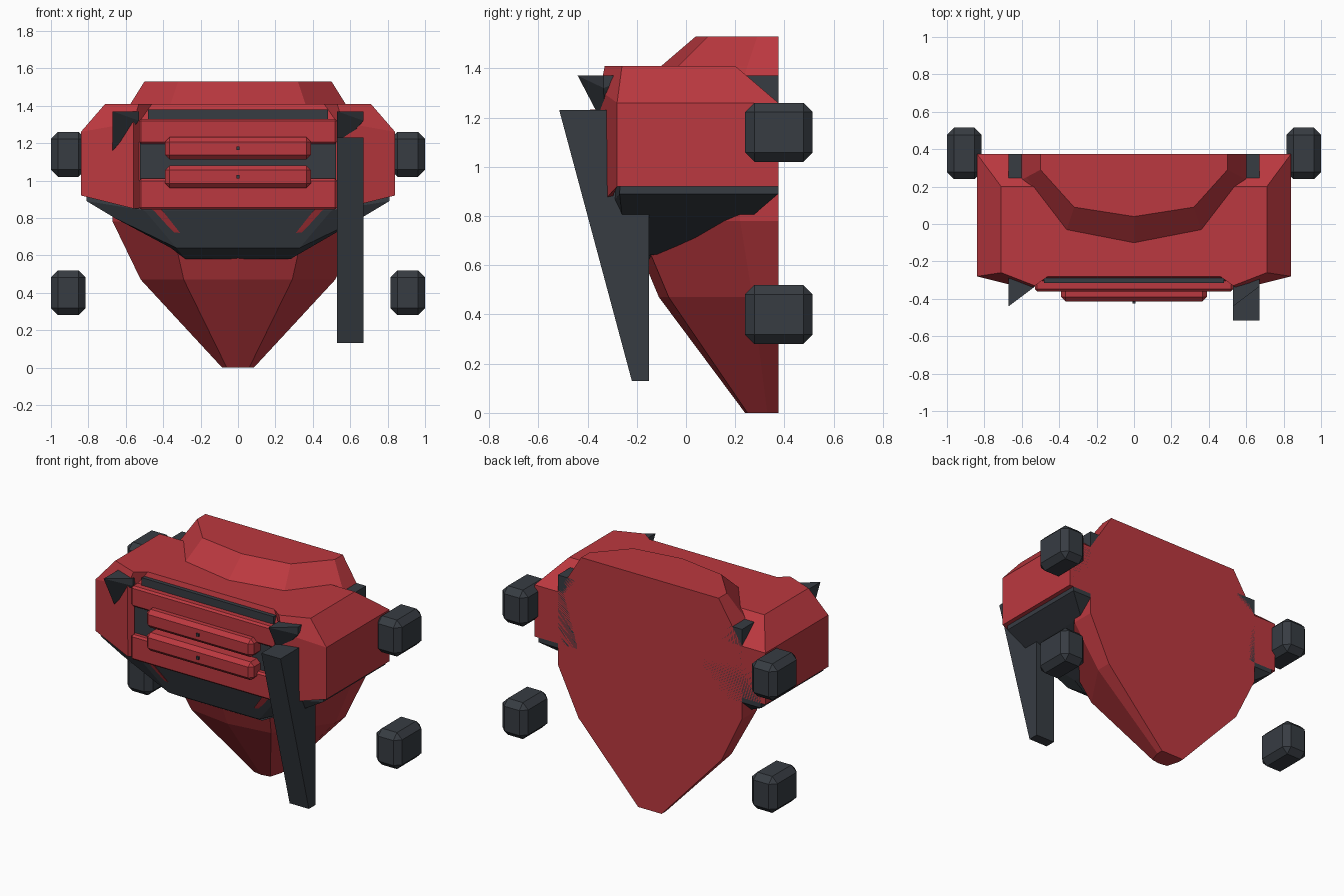
import bpy, bmesh
from mathutils import Vector

if "Cube" in bpy.data.objects:
    bpy.data.objects.remove(bpy.data.objects["Cube"])


def material(name, rgb):
    m = bpy.data.materials.new(name)
    m.use_nodes = True
    m.diffuse_color = (*rgb, 1)
    m.node_tree.nodes["Principled BSDF"].inputs["Base Color"].default_value = (*rgb, 1)
    return m


RED = material("red_paint", (0.5, 0.04, 0.05))
DARK = material("dark_grey", (0.038, 0.045, 0.055))


def finish(name, bm, mat):
    bmesh.ops.recalc_face_normals(bm, faces=bm.faces)
    mesh = bpy.data.meshes.new(name)
    bm.to_mesh(mesh)
    bm.free()
    mesh.materials.append(mat)
    ob = bpy.data.objects.new(name, mesh)
    bpy.context.collection.objects.link(ob)
    return ob


def box(name, mat, x, y, z, bevel=0):
    """Box from (min, max) pairs with optional chamfer."""
    bm = bmesh.new()
    bmesh.ops.create_cube(bm, size=1)
    for v in bm.verts:
        v.co = Vector([a + (b - a) * (c + 0.5) for c, (a, b) in zip(v.co, (x, y, z))])
    if bevel:
        bmesh.ops.bevel(bm, geom=list(bm.edges), offset=bevel, segments=1, affect='EDGES')
    return finish(name, bm, mat)


def loft(name, mat, halves):
    """Skin mirrored half rings, each running from the back round to the front."""
    bm = bmesh.new()
    rings = []
    for half in halves:
        full = half + [(-x, y, z) for x, y, z in reversed(half) if x]
        rings.append([bm.verts.new(p) for p in full])
    n = len(rings[0])
    for a, b in zip(rings, rings[1:]):
        for i in range(n):
            j = (i + 1) % n
            bm.faces.new((a[i], a[j], b[j], b[i]))
    bm.faces.new(rings[0])
    bm.faces.new(rings[-1])
    return finish(name, bm, mat)


def hull(name, mat, points):
    bm = bmesh.new()
    for p in points:
        bm.verts.new(p)
    bmesh.ops.convex_hull(bm, input=list(bm.verts))
    bmesh.ops.dissolve_limit(bm, angle_limit=0.01, verts=list(bm.verts), edges=list(bm.edges))
    return finish(name, bm, mat)


BACK = 0.375

# Tapered core: height, half width, side y, front corner x and y, centre y
core = [(0, 0.085, 0.33, 0.06, 0.25, 0.24),
        (0.47, 0.52, 0.27, 0.29, -0.07, -0.11),
        (0.78, 0.67, 0.22, 0.36, -0.2, -0.24),
        (1.26, 0.67, 0.2, 0.42, -0.2, -0.25),
        (1.41, 0.575, 0.25, 0.36, -0.03, -0.10),
        (1.53, 0.5, 0.29, 0.32, 0.09, 0.04)]
loft("torso_core", RED, [[(w, BACK, z), (w, s, z), (fx, fy, z), (0, c, z)]
                         for z, w, s, fx, fy, c in core])

# Broad chest shell
loft("chest_shell", RED, [
    [(0.84, BACK, 0.92), (0.84, -0.28, 0.92), (0.56, -0.345, 0.85), (0.53, -0.31, 0.85)],
    [(0.84, BACK, 1.26), (0.84, -0.28, 1.26), (0.56, -0.35, 1.31), (0.53, -0.31, 1.31)],
    [(0.71, 0.2, 1.41), (0.71, -0.26, 1.41), (0.53, -0.33, 1.41), (0.46, -0.28, 1.41)],
])

# Dark belly under the chest
loft("belly", DARK, [
    [(0.81, BACK, 1.24), (0.81, -0.25, 1.24), (0.5, -0.29, 1.24)],
    [(0.81, BACK, 0.89), (0.81, -0.27, 0.89), (0.5, -0.31, 0.84)],
    [(0.66, 0.27, 0.8), (0.66, -0.26, 0.8), (0.33, -0.25, 0.64)],
    [(0.3, 0.0, 0.66), (0.36, -0.15, 0.64), (0.28, -0.15, 0.58)],
])

# Front panels, grille and vent slot
box("upper_front_panel", RED, (-0.53, 0.53), (-0.36, -0.28), (1.195, 1.33), 0.012)
box("lower_front_panel", RED, (-0.53, 0.53), (-0.36, -0.28), (0.845, 1.01), 0.012)
box("grille_recess", DARK, (-0.525, 0.525), (-0.325, -0.28), (1.0, 1.2))
box("vent_slot", DARK, (-0.48, 0.48), (-0.315, -0.27), (1.32, 1.38))
for label, z in (("upper", 1.172), ("lower", 1.02)):
    box(label + "_bar", RED, (-0.39, 0.39), (-0.415, -0.3), (z - 0.06, z + 0.06), 0.025)
    box(label + "_bar_stud", DARK, (-0.009, 0.009), (-0.425, -0.4), (z - 0.009, z + 0.009))

# Parts on both sides
for side, s in (("left", 1), ("right", -1)):
    hull(side + "_belly_spike", RED, [(s * x, y, z) for x, y, z in (
        (0.58, -0.3, 0.87), (0.42, -0.325, 0.86), (0.31, -0.28, 0.72),
        (0.37, -0.27, 0.725), (0.5, -0.22, 0.86))])
    box(side + "_shoulder_block", DARK, sorted((s * 0.53, s * 0.67)), (0.1, BACK), (0.92, 1.37))
    for label, z in (("upper", 1.14), ("lower", 0.4)):
        box(f"{side}_{label}_pad", DARK, sorted((s * 0.815, s * 1.0)),
            (0.24, 0.515), (z - 0.12, z + 0.12), 0.038)

# Shoulder hooks share one orientation
for side, x in (("left", 0.53), ("right", -0.67)):
    hull(side + "_shoulder_hook", DARK, [
        (x, -0.44, 1.37), (x + 0.14, -0.335, 1.37), (x + 0.14, -0.2, 1.37),
        (x, -0.2, 1.37), (x + 0.14, -0.335, 1.32), (x, -0.33, 1.16), (x + 0.05, -0.25, 1.2)])

# Hanging blade on the left
hull("hanging_blade", DARK, [(x, y, z) for x in (0.53, 0.67) for y, z in (
    (-0.515, 1.23), (-0.15, 1.23), (-0.15, 0.13), (-0.22, 0.13))])
